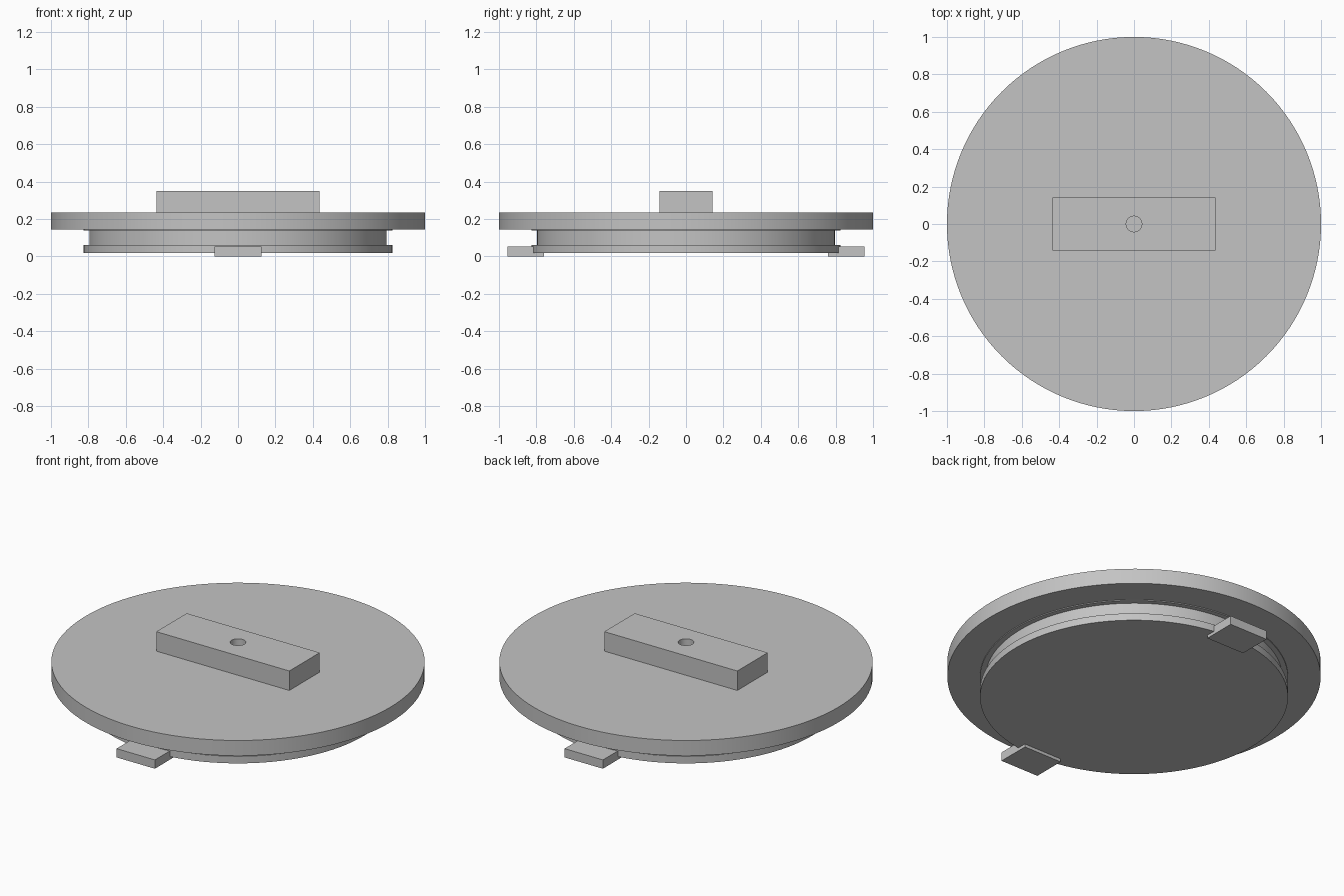
import bpy
import bmesh
from mathutils import Matrix, Vector
from math import radians

default = bpy.data.objects.get("Cube")
if default:
    bpy.data.objects.remove(default, do_unlink=True)

GREY = (0.55, 0.55, 0.55, 1)
mat = bpy.data.materials.new("plain grey")
mat.use_nodes = True
mat.diffuse_color = GREY
mat.node_tree.nodes["Principled BSDF"].inputs["Base Color"].default_value = GREY


def finish(name, bm):
    bmesh.ops.recalc_face_normals(bm, faces=bm.faces[:])
    mesh = bpy.data.meshes.new(name)
    bm.to_mesh(mesh)
    bm.free()
    mesh.materials.append(mat)
    obj = bpy.data.objects.new(name, mesh)
    bpy.context.collection.objects.link(obj)
    return obj


def smooth(obj):
    bpy.ops.object.select_all(action="DESELECT")
    obj.select_set(True)
    bpy.context.view_layer.objects.active = obj
    bpy.ops.object.shade_smooth_by_angle(angle=radians(30))


def turned(name, profile, sides=128):
    """Stack rings of (radius, height) and cap both ends."""
    bm = bmesh.new()
    rings = []
    for r, z in profile:
        ring = bmesh.ops.create_circle(bm, segments=sides, radius=r,
                                       matrix=Matrix.Translation((0, 0, z)))
        rings.append(ring["verts"])
    for low, high in zip(rings, rings[1:]):
        for i in range(sides):
            j = (i + 1) % sides
            bm.faces.new((low[i], low[j], high[j], high[i]))
    bm.faces.new(rings[0])
    bm.faces.new(rings[-1])
    obj = finish(name, bm)
    smooth(obj)
    return obj


def box(name, low, high):
    low, high = Vector(low), Vector(high)
    bm = bmesh.new()
    bmesh.ops.create_cube(bm, size=1)
    bmesh.ops.scale(bm, vec=high - low, verts=bm.verts)
    bmesh.ops.translate(bm, vec=(low + high) / 2, verts=bm.verts)
    return finish(name, bm)


# Lid disc and the grooved plug beneath it
turned("lid_disc", [(1, 0.145), (1, 0.235)])
PLUG, NECK = 0.825, 0.795
turned("grooved_plug", [(PLUG, 0.018), (PLUG, 0.06), (NECK, 0.06),
                        (NECK, 0.14), (PLUG, 0.14), (PLUG, 0.145)])

# Locking tabs at front and back
for name, side in (("front_tab", -1), ("back_tab", 1)):
    y0, y1 = sorted((side * 0.76, side * 0.955))
    box(name, (-0.125, y0, 0), (0.125, y1, 0.052))

# Handle bar with a round hole near its left end
handle = box("handle", (-0.435, -0.142, 0.235), (0.435, 0.142, 0.35))
cutter = turned("hole_cutter", [(0.042, 0.24), (0.042, 0.4)], 48)
cut = handle.modifiers.new("hole", "BOOLEAN")
cut.operation = "DIFFERENCE"
cut.solver = "EXACT"
cut.object = cutter
bpy.context.view_layer.objects.active = handle
bpy.ops.object.modifier_apply(modifier=cut.name)
bpy.data.objects.remove(cutter, do_unlink=True)
smooth(handle)
